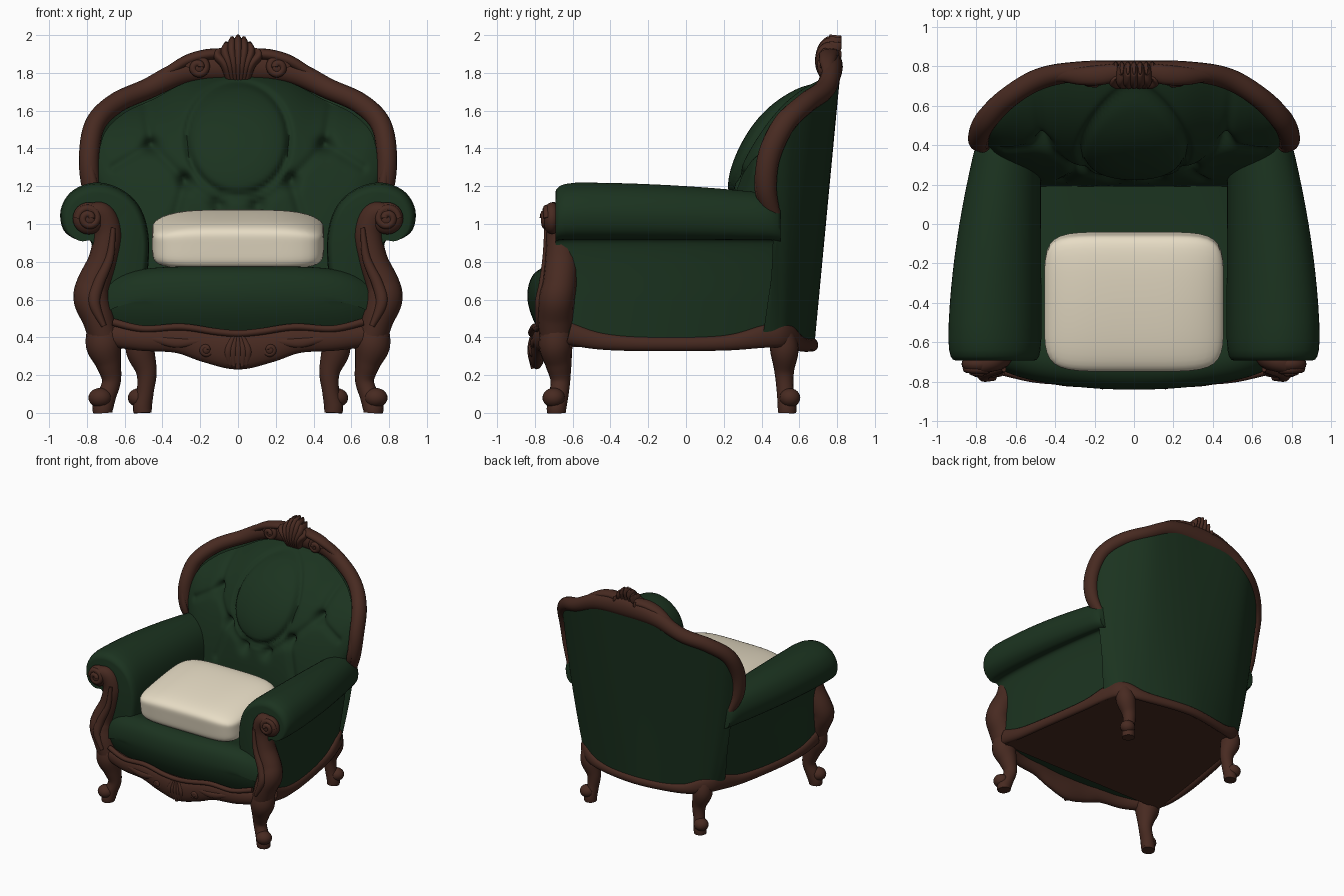
import bpy, bmesh, math
from mathutils import Vector, Matrix
from mathutils.geometry import intersect_point_line

if "Cube" in bpy.data.objects:
    bpy.data.objects.remove(bpy.data.objects["Cube"])


def material(name, rgb):
    m = bpy.data.materials.new(name)
    m.use_nodes = True
    m.diffuse_color = (*rgb, 1)
    bsdf = m.node_tree.nodes["Principled BSDF"]
    bsdf.inputs["Base Color"].default_value = (*rgb, 1)
    bsdf.inputs["Roughness"].default_value = 0.7
    return m


GREEN = material("green upholstery", (0.011, 0.033, 0.014))
WOOD = material("carved brown wood", (0.064, 0.023, 0.015))
CREAM = material("cream fabric", (0.8, 0.72, 0.56))


def finish(name, bm, mat, angle=50):
    bmesh.ops.recalc_face_normals(bm, faces=bm.faces)
    me = bpy.data.meshes.new(name)
    bm.to_mesh(me)
    bm.free()
    me.shade_smooth()
    me.set_sharp_from_angle(angle=math.radians(angle))
    me.materials.append(mat)
    ob = bpy.data.objects.new(name, me)
    bpy.context.collection.objects.link(ob)
    return ob


def spline(pts, n=8):
    """Catmull-Rom through points of any dimension."""
    out = []
    for i in range(len(pts) - 1):
        a, b, c, d = (pts[max(i - 1, 0)], pts[i], pts[i + 1], pts[min(i + 2, len(pts) - 1)])
        for k in range(n):
            t = k / n
            out.append(tuple(q + 0.5 * t * (r - p + t * (2*p - 5*q + 4*r - s + t * (3*(q - r) + s - p)))
                             for p, q, r, s in zip(a, b, c, d)))
    return out + [tuple(pts[-1])]


def mirrored(half):
    """Extend a half path ending at x = 0 to the other side."""
    return half + [(-p[0], *p[1:]) for p in reversed(half[:-1])]


def loft(name, rings, mat, closed=True, angle=50):
    bm = bmesh.new()
    rows = [[bm.verts.new(p) for p in ring] for ring in rings]
    n = len(rows[0])
    for r0, r1 in zip(rows, rows[1:]):
        for i in range(n if closed else n - 1):
            j = (i + 1) % n
            bm.faces.new((r0[i], r0[j], r1[j], r1[i]))
    if closed:
        bm.faces.new(rows[0])
        bm.faces.new(rows[-1])
    return finish(name, bm, mat, angle)


def tube(name, pts, mat=WOOD, ref=(0, 1, 0), n=8, sides=16):
    """Elliptic sweep; each point is x, y, z, half width, half depth along ref."""
    path, ref, rings = spline(pts, n), Vector(ref), []
    for i, p in enumerate(path):
        t = Vector(path[min(i + 1, len(path) - 1)][:3]) - Vector(path[max(i - 1, 0)][:3])
        side = t.cross(ref).normalized()
        up = side.cross(t).normalized()
        rings.append([Vector(p[:3]) + side * p[3] * math.cos(a) + up * p[4] * math.sin(a)
                      for a in (math.tau * k / sides for k in range(sides))])
    return loft(name, rings, mat)


def ball(name, at, size, mat=WOOD):
    bm = bmesh.new()
    bmesh.ops.create_uvsphere(bm, u_segments=20, v_segments=12, radius=1,
                              matrix=Matrix.Translation(at) @ Matrix.Diagonal((*size, 1)))
    return finish(name, bm, mat)


def scroll(name, s, x, y, z, r, turns=1.5, thick=0.02):
    """Spiral volute facing the front."""
    pts = []
    for k in range(int(turns * 10) + 1):
        a, rr = math.tau * k / 10, r * (1 - 0.75 * k / (turns * 10))
        pts.append((s * (x + rr * math.cos(a)), y - 0.02 * k / (turns * 10), z + rr * math.sin(a), thick, thick))
    tube(name, pts, n=3, sides=8)
    ball(name + "_eye", (s * x, y, z), (r * 0.8, 0.03, r * 0.8))


# Back: wooden frame, outer shell, tufted inside
FRAME = mirrored([(.735, .46, 1.05, .03, .04), (.775, .425, 1.19, .05, .055), (.788, .44, 1.36, .054, .06),
                  (.755, .52, 1.53, .055, .06), (.645, .635, 1.64, .055, .055), (.48, .735, 1.715, .055, .055),
                  (.27, .775, 1.81, .065, .05), (0, .78, 1.835, .08, .05)])
FOOT = mirrored([(.63, .4), (.615, .45), (.595, .49), (.56, .53), (.48, .575), (.36, .62), (.2, .66), (0, .68)])
tube("back_frame", FRAME)
top, foot = spline(FRAME, 14), spline(FOOT, 14)
shell = []
for k in range(13):
    t = k / 12
    # Sides swell slightly between the base and the frame
    shell.append([Vector((f[0], f[1], .36)).lerp(Vector((h[0] * .99, h[1] + .04, h[2])), t)
                  + Vector((f[0] * .12 * t * (1 - t), 0, 0)) for f, h in zip(foot, top)])
loft("back_shell", shell, GREEN, closed=False)

BUTTONS = [(.46, 1.42), (.28, 1.23), (.1, 1.1)]
FOLDS = [((.46, 1.42), (.28, 1.23)), ((.28, 1.23), (.1, 1.1)), ((.46, 1.42), (.5, 1.68)),
         ((.28, 1.23), (.36, .95)), ((.46, 1.42), (.66, 1.3))]


def tuft(p):
    """Press buttons, folds and the oval seam into the padding."""
    q = Vector((abs(p.x), p.z, 0))
    e = math.hypot(p.x / .27, (p.z - 1.45) / .3)
    dy = .03 * math.exp(-((e - 1) / .06) ** 2) - .03 * max(0, 1 - e ** 4)
    for b in BUTTONS:
        dy += .05 * math.exp(-((q.xy - Vector(b)).length / .045) ** 2)
    for a, b in FOLDS:
        a, b = Vector((*a, 0)), Vector((*b, 0))
        f = min(max(intersect_point_line(q, a, b)[1], 0), 1)
        dy += .018 * math.exp(-((q - a.lerp(b, f)).length / .025) ** 2)
    return Vector((p.x, p.y + dy, p.z))


rows = []
for k in range(61):
    t, row = k / 60, []
    for f in top:
        p2 = Vector((f[0] * .94, f[1] - .03, f[2] - .055))
        p0 = Vector((p2.x * .68, .19, .72))
        p1 = Vector((p2.x * .92, .175 + .16 * (p2.x / .74) ** 2, p2.z * .9))
        p = p0 * (1 - t) ** 2 + p1 * 2 * t * (1 - t) + p2 * t * t
        row.append(tuft(p) if k < 60 else p)
    rows.append(row)
loft("tufted_back", rows, GREEN, closed=False, angle=80)

# Crest: ribbed shell with leaves and volutes
for i in range(-3, 4):
    h = 2 - .009 * i * i
    tube("crest_shell_rib", [(i * .014, .76, 1.75, .018, .03), (i * .023, .73, 1.84, .024, .045),
                             (i * .033, .75, (h + 1.84) / 2, .027, .055), (i * .031, .785, h - .025, .02, .04),
                             (i * .031, .79, h, .008, .03)])
for s in (1, -1):
    scroll("crest_volute", s, .21, .73, 1.83, .055)
    tube("crest_leaf", [(s * .08, .77, 1.9, .03, .045), (s * .17, .755, 1.895, .03, .05),
                        (s * .27, .75, 1.865, .03, .045), (s * .38, .75, 1.8, .025, .03),
                        (s * .5, .71, 1.72, .01, .015)])
    tube("frame_leaf", [(s * .73, .43, 1.06, .01, .015), (s * .76, .385, 1.17, .025, .02),
                        (s * .78, .39, 1.3, .02, .02), (s * .77, .42, 1.42, .01, .01)])

# Arms: rolled section lofted front to back, narrowing to the rear
ROLL = spline([(.48, .72), (.47, .9), (.5, 1.05), (.57, 1.15), (.68, 1.21), (.79, 1.215), (.89, 1.165),
               (.94, 1.07), (.925, .97), (.86, .92), (.79, .92), (.77, .84), (.77, .6)], 4) + [(.77, .38), (.48, .38)]
STATIONS = [(-.692, .85), (-.688, .9), (-.67, .95), (-.64, .98), (-.58, 1)]
STATIONS += [(-.58 + .083 * i, 1) for i in range(1, 13)] + [(.455, .98), (.485, .93), (.5, .86)]
for s in (1, -1):
    rings = []
    for y, k in STATIONS:
        u = max(0, y + .6)
        pinch = .3 * u ** 1.75
        ring = []
        for x, z in ROLL:
            x, z = .7 + (x - .7) * k, .85 + (z - .85) * k
            tuck = .07 * u * u * max(0, .92 - z) / .52 if x > .6 else 0
            ring.append((s * (x - pinch * (x - .48) - tuck), y, z - .05 * u * u * max(0, z - .9) / .3))
        rings.append(ring)
    loft("arm", rings, GREEN)

    # Carved arm post and its scroll
    tube("arm_post", [(s * .8, -.71, 1.07, .035, .05), (s * .725, -.695, 1.05, .065, .055),
                      (s * .69, -.665, .95, .075, .075), (s * .715, -.66, .81, .077, .085),
                      (s * .765, -.67, .68, .09, .09), (s * .775, -.685, .6, .095, .095),
                      (s * .74, -.69, .5, .085, .095), (s * .71, -.69, .4, .08, .085)])
    ball("arm_scroll_core", (s * .79, -.71, 1.03), (.085, .05, .085))
    scroll("arm_scroll", s, .79, -.735, 1.03, .06)
    tube("post_leaf", [(s * .66, -.735, .98, .012, .015), (s * .68, -.74, .82, .022, .02),
                       (s * .74, -.755, .68, .03, .025), (s * .76, -.775, .58, .03, .025),
                       (s * .71, -.775, .46, .015, .02)])

    # Cabriole legs
    tube("front_leg", [(s * .71, -.68, .46, .085, .08), (s * .71, -.69, .36, .095, .09),
                       (s * .685, -.675, .26, .068, .07), (s * .67, -.665, .17, .05, .052),
                       (s * .695, -.675, .09, .05, .052), (s * .715, -.685, .03, .055, .052),
                       (s * .715, -.685, 0, .05, .05)])
    ball("front_foot", (s * .73, -.7, .08), (.062, .06, .052))
    tube("back_leg", [(s * .53, .5, .47, .05, .05), (s * .52, .52, .34, .075, .075),
                      (s * .485, .52, .22, .055, .052), (s * .49, .525, .12, .045, .045),
                      (s * .505, .535, .04, .05, .05), (s * .505, .535, 0, .048, .048)])
    ball("back_foot", (s * .525, .55, .08), (.058, .055, .05))

# Seat with a rounded front roll
PROFILE = [(.25, .38), (.25, .75)] + spline([(-.6, .76), (-.73, .775), (-.81, .73), (-.84, .63),
                                            (-.82, .52), (-.76, .4)], 5)
rings = []
for i in range(-14, 15):
    u = i / 14
    back, drop = .08 * u * u + .03 * u ** 8, .07 * abs(u) ** 5
    rings.append([(u * (.69 if y < 0 else .55), y + (back if y < 0 else 0), z - (drop if z > .6 else 0))
                  for y, z in PROFILE])
loft("seat", rings, GREEN)

# Loose cushion, tilted up at the rear
bm = bmesh.new()
bmesh.ops.create_cube(bm, size=2)
bmesh.ops.subdivide_edges(bm, edges=bm.edges[:], cuts=15, use_grid_fill=True)
for v in bm.verts:
    p = v.co / sum(abs(c) ** 6 for c in v.co) ** (1 / 6)
    crown = 1 - .35 * p.x ** 4 - .15 * p.y ** 2 if p.z > 0 else 1
    v.co = (p.x * .455, p.y * .35, p.z * .13 * crown)
bmesh.ops.transform(bm, verts=bm.verts, matrix=Matrix.Translation((0, -.395, .925)) @ Matrix.Rotation(.14, 4, 'X'))
finish("seat_cushion", bm, CREAM)

# Base rail, underside board and carved apron
RAIL = mirrored([(.76, -.62, .42, .035, .06), (.755, -.45, .38, .03, .045), (.73, -.2, .365, .03, .038),
                 (.665, .2, .37, .03, .04), (.615, .42, .405, .03, .06), (.555, .53, .41, .03, .065),
                 (.38, .61, .365, .03, .04), (0, .67, .36, .03, .035)])
tube("base_rail", RAIL, ref=(0, 0, 1))
plan = [p[:2] for p in spline(RAIL, 4)]
loft("underside_board", [[(x, y, z) for x, y in plan] for z in (.35, .385)], WOOD)

APRON = mirrored([(.74, -.69, .42, .06, .05), (.52, -.755, .39, .06, .04), (.32, -.775, .385, .068, .04),
                  (.16, -.785, .35, .085, .04), (0, -.79, .33, .1, .045)])
tube("front_apron", APRON)
tube("apron_moulding", mirrored([(.66, -.75, .48, .02, .02), (.5, -.785, .445, .018, .02),
                                 (.3, -.8, .455, .018, .02), (.12, -.815, .43, .018, .02),
                                 (0, -.815, .42, .018, .02)]))
for i in range(-2, 3):
    tube("apron_shell_rib", [(i * .01, -.81, .41, .012, .015), (i * .026, -.822, .33, .022, .018),
                             (i * .022, -.805, .235 + .012 * abs(i), .012, .015)])
for s in (1, -1):
    scroll("apron_volute", s, .17, -.805, .335, .04, thick=.014)
    tube("apron_leaf", [(s * .2, -.805, .38, .014, .015), (s * .32, -.81, .37, .025, .015),
                        (s * .45, -.79, .39, .018, .015), (s * .58, -.765, .4, .01, .012)])
